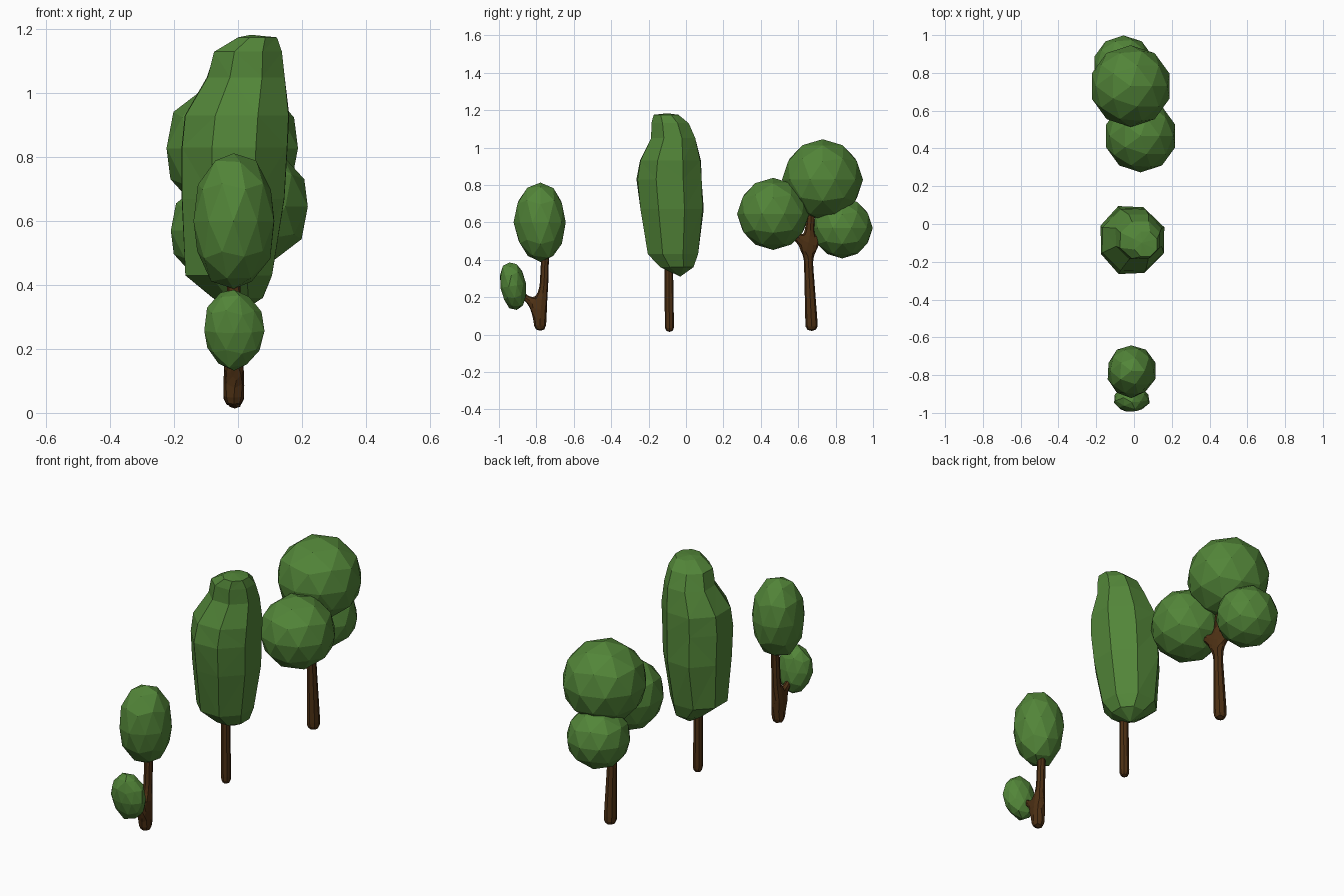
import bpy, bmesh, math, random
from mathutils import Vector, Matrix

if "Cube" in bpy.data.objects:
    bpy.data.objects.remove(bpy.data.objects["Cube"])

random.seed(4)


def material(name, color):
    m = bpy.data.materials.new(name)
    m.diffuse_color = color
    m.use_nodes = True
    m.node_tree.nodes["Principled BSDF"].inputs["Base Color"].default_value = m.diffuse_color
    return m


LEAF = material("leaf_green", (0.085, 0.235, 0.04, 1))
BARK = material("bark_brown", (0.075, 0.03, 0.007, 1))


def add_object(name, mesh, mat):
    ob = bpy.data.objects.new(name, mesh)
    mesh.materials.append(mat)
    bpy.context.collection.objects.link(ob)
    return ob


def trunk(name, points, edges):
    """Skinned skeleton; each point is x, y, z, radius."""
    me = bpy.data.meshes.new(name)
    me.from_pydata([p[:3] for p in points], edges, [])
    ob = add_object(name, me, BARK)
    ob.modifiers.new("skin", 'SKIN')
    for i, p in enumerate(points):
        sv = me.skin_vertices[0].data[i]
        sv.radius = (p[3], p[3])
        sv.use_root = i == 0
    ob.modifiers.new("rounding", 'SUBSURF').levels = 1
    ob.modifiers["rounding"].render_levels = 1
    return ob


def crown(name, center, size, tilt=0, jitter=0.0):
    """Low-poly leaf ball."""
    bm = bmesh.new()
    bmesh.ops.create_icosphere(bm, subdivisions=2, radius=1.02)
    for v in bm.verts:
        v.co *= 1 + random.uniform(-jitter, jitter)
    bm.transform(Matrix.Translation(center) @ Matrix.Rotation(tilt, 4, 'X')
                 @ Matrix.Diagonal((*size, 1)))
    me = bpy.data.meshes.new(name)
    bm.to_mesh(me)
    bm.free()
    return add_object(name, me, LEAF)


def tall_crown(name, rings, bottom, top, sides=8):
    """Loft of faceted rings; each ring is z, x min, x max, y min, y max."""
    bm = bmesh.new()
    loops = []
    for z, x0, x1, y0, y1 in rings:
        loop = []
        for i in range(sides):
            a = 2 * math.pi * (i + 0.5) / sides
            k = 0.5 / math.cos(math.pi / sides) * random.uniform(0.96, 1.0)
            loop.append(bm.verts.new(((x0 + x1) / 2 + (x1 - x0) * k * math.cos(a),
                                      (y0 + y1) / 2 + (y1 - y0) * k * math.sin(a), z)))
        loops.append(loop)
    lo, hi = bm.verts.new(bottom), bm.verts.new(top)
    for i in range(sides):
        j = (i + 1) % sides
        bm.faces.new((lo, loops[0][j], loops[0][i]))
        bm.faces.new((hi, loops[-1][i], loops[-1][j]))
        for a, b in zip(loops, loops[1:]):
            bm.faces.new((a[i], a[j], b[j], b[i]))
    bmesh.ops.triangulate(bm, faces=bm.faces[:])
    me = bpy.data.meshes.new(name)
    bm.to_mesh(me)
    bm.free()
    return add_object(name, me, LEAF)


# Small front tree with a low side branch
trunk("small_trunk",
      [(-0.013, -0.78, 0.015, 0.036), (-0.013, -0.78, 0.14, 0.036),
       (-0.013, -0.76, 0.25, 0.025), (-0.013, -0.752, 0.45, 0.022),
       (-0.013, -0.85, 0.19, 0.018), (-0.013, -0.90, 0.24, 0.015)],
      [(0, 1), (1, 2), (2, 3), (1, 4), (4, 5)])
crown("small_crown", (-0.014, -0.778, 0.60), (0.128, 0.137, 0.212), jitter=0.04)
crown("small_side_crown", (-0.012, -0.925, 0.26), (0.094, 0.07, 0.126), tilt=0.15, jitter=0.05)

# Tall middle tree
trunk("tall_trunk",
      [(-0.01, -0.088, 0.01, 0.027), (-0.01, -0.09, 0.15, 0.026), (-0.01, -0.092, 0.42, 0.024)],
      [(0, 1), (1, 2)])
tall_crown("tall_crown",
           [(0.36, -0.08, 0.08, -0.14, 0.04),
            (0.43, -0.17, 0.11, -0.205, 0.065),
            (0.67, -0.18, 0.15, -0.25, 0.095),
            (0.83, -0.18, 0.157, -0.265, 0.09),
            (0.93, -0.17, 0.162, -0.25, 0.08),
            (1.05, -0.10, 0.15, -0.19, 0.05),
            (1.13, -0.075, 0.14, -0.185, 0.015),
            (1.175, 0.0, 0.122, -0.175, -0.04)],
           (0.0, -0.03, 0.31), (0.04, -0.10, 1.183))

# Round back tree with a three-way fork
trunk("round_trunk",
      [(-0.013, 0.673, 0.015, 0.037), (-0.013, 0.668, 0.12, 0.034),
       (-0.013, 0.655, 0.38, 0.026), (-0.013, 0.655, 0.47, 0.032),
       (-0.015, 0.67, 0.68, 0.022),
       (0.02, 0.56, 0.545, 0.02), (-0.04, 0.75, 0.54, 0.02)],
      [(0, 1), (1, 2), (2, 3), (3, 4), (3, 5), (3, 6)])
for part, center, r in (("top", (-0.018, 0.73, 0.828), 0.212),
                        ("front", (0.035, 0.466, 0.645), 0.189),
                        ("back", (-0.055, 0.835, 0.57), 0.16)):
    crown("round_crown_" + part, center, (r, r, r))
